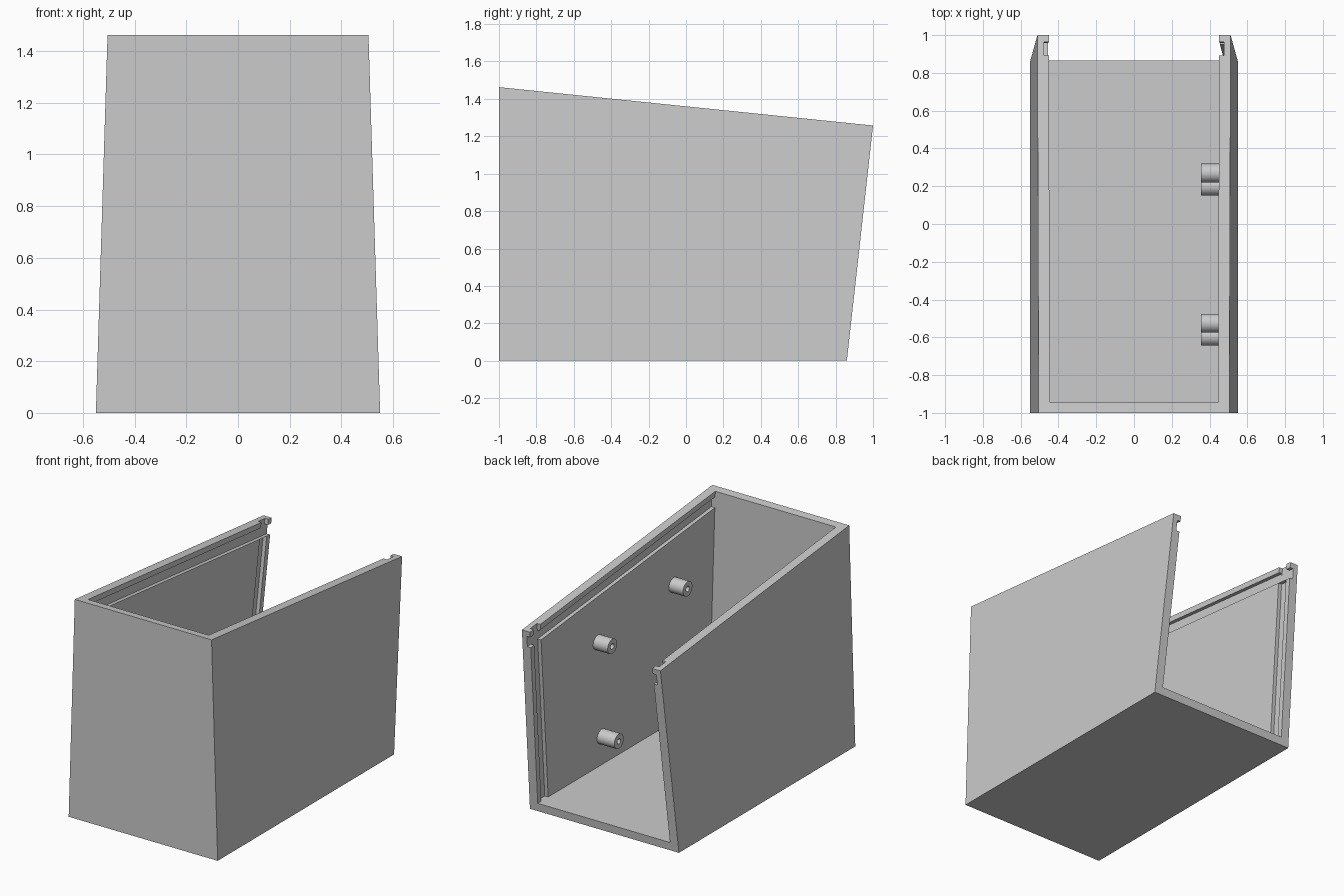
import bpy, bmesh
from mathutils import Matrix, Vector

if "Cube" in bpy.data.objects:
    bpy.data.objects.remove(bpy.data.objects["Cube"])

grey = bpy.data.materials.new("plain_grey")
grey.use_nodes = True
COLOUR = (0.6, 0.6, 0.6, 1)
grey.diffuse_color = COLOUR
grey.node_tree.nodes["Principled BSDF"].inputs["Base Color"].default_value = COLOUR

WALL, RIM, SLOT_END, SLOT_DEPTH = 0.06, 0.037, 0.11, 0.025
FLOOR, FRONT = 0.055, -0.945


def add_object(name, bm):
    bmesh.ops.recalc_face_normals(bm, faces=bm.faces)
    mesh = bpy.data.meshes.new(name)
    bm.to_mesh(mesh)
    bm.free()
    mesh.materials.append(grey)
    obj = bpy.data.objects.new(name, mesh)
    bpy.context.collection.objects.link(obj)
    return obj


def tapered_prism(name, profile, inset=0.0):
    """Side profile in (y, z), spanned across the width between the leaning walls."""
    bm = bmesh.new()
    rings = []
    for side in (-1, 1):
        rings.append([bm.verts.new((side * (0.55 - 0.0308 * z - inset), y, z)) for y, z in profile])
        bm.faces.new(rings[-1])
    n = len(profile)
    for i in range(n):
        j = (i + 1) % n
        bm.faces.new((rings[0][i], rings[0][j], rings[1][j], rings[1][i]))
    return add_object(name, bm)


def cylinder(name, radius, x0, x1, y, z):
    bm = bmesh.new()
    place = Matrix.Translation(((x0 + x1) / 2, y, z)) @ Matrix.Rotation(1.5708, 4, 'Y')
    bmesh.ops.create_cone(bm, cap_ends=True, segments=32, radius1=radius, radius2=radius,
                          depth=x1 - x0, matrix=place)
    return add_object(name, bm)


def cut(obj, cutter):
    cutter.hide_render = True
    mod = obj.modifiers.new("cut", 'BOOLEAN')
    mod.operation, mod.solver, mod.object = 'DIFFERENCE', 'EXACT', cutter
    bpy.context.view_layer.objects.active = obj
    bpy.ops.object.modifier_apply(modifier=mod.name)
    bpy.data.objects.remove(cutter)


def top_z(y):
    return 1.36 - 0.1025 * y


def back_y(z):
    return 0.86 + 0.1115 * z


# Shell with sloping top and leaning back
shell = tapered_prism("case_shell", [(-1, 0), (0.86, 0), (1, top_z(1)), (-1, top_z(-1))])

# Open interior
cut(shell, tapered_prism("interior_cutter",
                         [(FRONT, FLOOR), (1.3, FLOOR), (1.3, 1.8), (FRONT, 1.8)], WALL))

# Lid groove under the top rim, open at the back
cut(shell, tapered_prism("lid_groove_cutter",
                         [(FRONT, top_z(FRONT) - SLOT_END), (1.3, top_z(1.3) - SLOT_END),
                          (1.3, top_z(1.3) - RIM), (FRONT, top_z(FRONT) - RIM)], WALL - SLOT_DEPTH))

# Back panel groove, open at the top
cut(shell, tapered_prism("back_groove_cutter",
                         [(back_y(FLOOR) - SLOT_END, FLOOR), (back_y(FLOOR) - RIM, FLOOR),
                          (back_y(1.6) - RIM, 1.6), (back_y(1.6) - SLOT_END, 1.6)], WALL - SLOT_DEPTH))

# Four hollow mounting posts on the left wall, in a rectangle parallel to the top
corner = Vector((0.27, 0.91))
along, down = Vector((-0.795, 0.08)), Vector((-0.07, -0.66))
for row, row_name in enumerate(("upper", "lower")):
    for col, col_name in enumerate(("back", "front")):
        y, z = corner + along * col + down * row
        post = cylinder(f"{row_name}_{col_name}_post", 0.049, 0.355, 0.5, y, z)
        cut(post, cylinder("post_hole_cutter", 0.018, 0.3, 0.45, y, z))
        bpy.ops.object.select_all(action='DESELECT')
        post.select_set(True)
        bpy.context.view_layer.objects.active = post
        bpy.ops.object.shade_smooth_by_angle()
